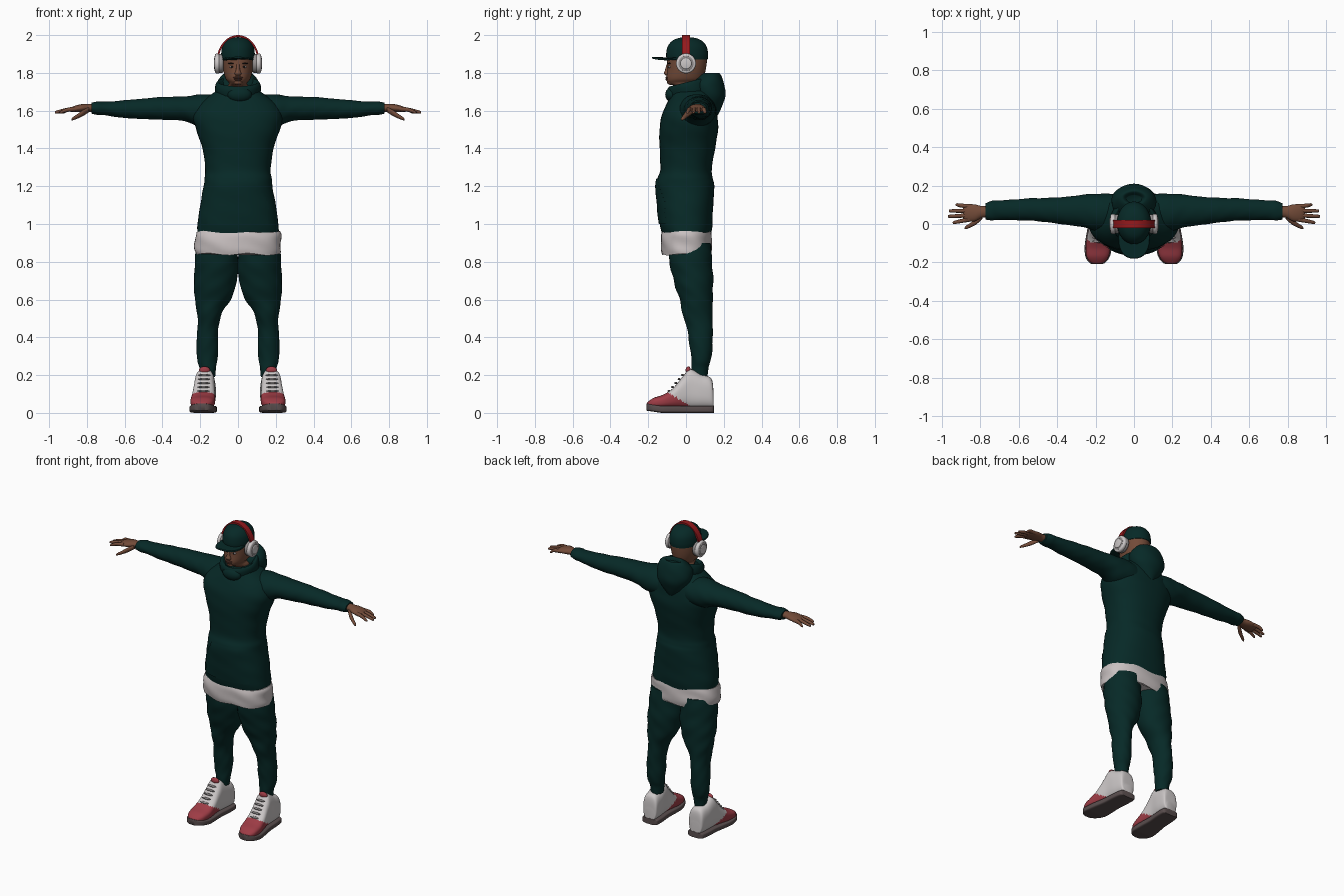
import bpy, bmesh, math
from mathutils import Vector

default_cube = bpy.data.objects.get("Cube")
if default_cube:
    bpy.data.objects.remove(default_cube)


def make_material(name, red, green, blue):
    material = bpy.data.materials.new(name)
    material.use_nodes = True
    material.diffuse_color = (red, green, blue, 1)
    shader = material.node_tree.nodes["Principled BSDF"]
    shader.inputs["Base Color"].default_value = (red, green, blue, 1)
    shader.inputs["Roughness"].default_value = 0.8
    return material


CLOTH = make_material("dark green cloth", .002, .022, .02)
SHIRT = make_material("shirt white", .58, .53, .53)
SKIN = make_material("brown skin", .17, .07, .04)
LIPS = make_material("dark brown skin", .09, .035, .025)
LEATHER = make_material("white leather", .6, .57, .57)
SHOE_RED = make_material("shoe red", .34, .045, .06)
SOLE = make_material("sole grey", .1, .075, .075)
BAND_RED = make_material("headband red", .3, .01, .012)
TRIM = make_material("trim grey", .3, .28, .28)
BLACK = make_material("eye black", .01, .008, .008)


def finish(name, mesh_data, materials, paint=None):
    """Turn a bmesh into a smooth shaded object, painting faces by a rule."""
    bmesh.ops.recalc_face_normals(mesh_data, faces=mesh_data.faces[:])
    if paint:
        for face in mesh_data.faces:
            face.material_index = paint(face.calc_center_median())
    mesh = bpy.data.meshes.new(name)
    mesh_data.to_mesh(mesh)
    mesh_data.free()
    for material in materials:
        mesh.materials.append(material)
    part = bpy.data.objects.new(name, mesh)
    bpy.context.collection.objects.link(part)
    bpy.ops.object.select_all(action="DESELECT")
    part.select_set(True)
    bpy.context.view_layer.objects.active = part
    bpy.ops.object.shade_smooth_by_angle(angle=math.radians(50))
    return part


def bridge(name, loops, materials, paint=None, keep=None):
    """Join closed loops of points into a skin with capped ends."""
    data = bmesh.new()
    rows = [[data.verts.new(point) for point in loop] for loop in loops]
    count = len(rows[0])
    for low, high in zip(rows, rows[1:]):
        for i in range(count):
            j = (i + 1) % count
            data.faces.new((low[i], low[j], high[j], high[i]))
    data.faces.new(rows[0])
    data.faces.new(rows[-1])
    if keep:
        unwanted = [f for f in data.faces if not keep(f.calc_center_median())]
        bmesh.ops.delete(data, geom=unwanted, context="FACES")
    return finish(name, data, materials, paint)


def smooth_rings(rings, steps):
    """Add in-between rings along a spline through the given ones."""
    padded = [rings[0], *rings, rings[-1]]
    result = []
    for a, b, c, d in zip(padded, padded[1:], padded[2:], padded[3:]):
        for step in range(steps):
            t = step / steps
            result.append([q + t / 2 * (r - p + t * (2*p - 5*q + 4*r - s + t * (3*(q - r) + s - p)))
                           for p, q, r, s in zip(a, b, c, d)])
    return result + [list(rings[-1])]


def loft(name, axis, rings, materials, side=1, power=2, fold=0, sides=32, steps=5,
         bend=None, paint=None, keep=None):
    """Rings are (place on axis, two centres, two radii), the other axes in xyz order."""
    loops = []
    for place, u, v, ru, rv in smooth_rings(rings, steps):
        loop = []
        for i in range(sides):
            angle = math.tau * i / sides
            c, s = math.cos(angle), math.sin(angle)
            swell = 1 + fold * math.sin(place * 55 + 2 * angle) * math.sin(3 * angle + place * 9)
            point = [u + math.copysign(abs(c) ** (2 / power), c) * max(ru, .001) * swell,
                     v + math.copysign(abs(s) ** (2 / power), s) * max(rv, .001) * swell]
            point.insert("XYZ".index(axis), place)
            point = Vector(point)
            if bend:
                point.z += bend(point)
            point.x *= side
            loop.append(point)
        loops.append(loop)
    return bridge(name, loops, materials, paint, keep)


def ball(name, place, size, material):
    data = bmesh.new()
    bmesh.ops.create_uvsphere(data, u_segments=16, v_segments=10, radius=1)
    bmesh.ops.scale(data, vec=size, verts=data.verts)
    bmesh.ops.translate(data, vec=place, verts=data.verts)
    return finish(name, data, [material])


def disc(name, x, depth, radius, material):
    """Round headphone part facing sideways at ear height."""
    rings = [(x - depth, 0, 1.85, radius * .88, radius * .88), (x - depth * .6, 0, 1.85, radius, radius),
             (x + depth * .6, 0, 1.85, radius, radius), (x + depth, 0, 1.85, radius * .85, radius * .85)]
    return loft(name, "X", rings, [material], steps=2)


# Hoodie body, with a loose waist and sloping shoulders
torso = [(.94, 0, .005, .216, .128), (1, 0, 0, .214, .14), (1.1, 0, -.003, .2, .147),
         (1.2, 0, -.004, .182, .154), (1.24, 0, -.005, .178, .147), (1.29, 0, 0, .173, .136),
         (1.4, 0, .007, .188, .147), (1.5, 0, .015, .222, .155), (1.57, 0, .018, .237, .148),
         (1.63, 0, .027, .21, .132), (1.68, 0, .03, .15, .11), (1.72, 0, .025, .09, .09)]
loft("hoodie_body", "Z", torso, [CLOTH], power=2.3, fold=.008, sides=48)
pocket = [(z, x, y, rx + .005, ry + .005) for z, x, y, rx, ry in torso[1:5]]
loft("front_pocket", "Z", pocket, [CLOTH], power=2.3, fold=.008, sides=96,
     keep=lambda p: p.y < -.04 and abs(p.x) < .16 - max(0, p.z - 1.1) * .5)

# Collar and lowered hood
loft("collar", "Z", [(1.65, 0, .02, .105, .09), (1.69, 0, .02, .12, .108), (1.73, 0, .015, .12, .112),
                     (1.75, 0, .015, .108, .1), (1.735, 0, .015, .09, .085), (1.71, 0, .02, .07, .07)],
     [CLOTH], fold=.02, bend=lambda p: p.y * .25)
ball("collar_fold", (.008, -.075, 1.685), (.065, .035, .04), CLOTH)
loft("hood", "Z", [(1.57, 0, .14, .025, .025), (1.62, 0, .13, .075, .06), (1.68, 0, .122, .112, .086),
                   (1.74, 0, .115, .114, .088), (1.785, 0, .128, .088, .058), (1.8, 0, .135, .06, .035),
                   (1.78, 0, .13, .04, .02)], [CLOTH], fold=.02)

# Shirt hem below the hoodie
loft("shirt_hem", "Z", [(.84, 0, .002, .222, .13), (.87, 0, .002, .228, .135), (.93, 0, .003, .228, .134),
                        (.96, 0, .004, .22, .129)], [SHIRT], power=2.4, fold=.022, sides=48,
     bend=lambda p: .006 * math.sin(p.x * 30))

# Head with neck, face and cap
loft("head", "Z", [(1.62, 0, .03, .055, .055), (1.715, 0, .025, .06, .065), (1.745, 0, -.01, .048, .083),
                   (1.77, 0, -.006, .066, .098), (1.82, 0, .003, .079, .102), (1.88, 0, .006, .083, .106),
                   (1.92, 0, .006, .08, .1), (1.95, 0, .006, .05, .07)], [SKIN])
loft("nose", "Z", [(1.785, 0, -.098, .012, .008), (1.797, 0, -.1, .018, .016), (1.815, 0, -.099, .011, .012),
                   (1.845, 0, -.097, .007, .006)], [SKIN], sides=16)
ball("upper_lip", (0, -.1, 1.775), (.026, .01, .006), LIPS)
ball("lower_lip", (0, -.098, 1.765), (.022, .011, .006), LIPS)
ball("chin", (0, -.08, 1.75), (.026, .02, .014), SKIN)
loft("cap_crown", "Z", [(1.872, 0, .006, .087, .109), (1.9, 0, .006, .089, .111), (1.94, 0, .006, .083, .103),
                        (1.97, 0, .006, .063, .078), (1.985, 0, .006, .035, .043), (1.989, 0, .006, .004, .004)],
     [CLOTH])
loft("cap_brim", "Z", [(1.88, 0, -.07, .08, .108), (1.884, 0, -.07, .083, .111), (1.89, 0, -.07, .08, .108)],
     [CLOTH], power=2.3, steps=2, bend=lambda p: -2.2 * p.x ** 2 + .05 * (p.y + .1))

# Headband arching over the cap
arch = []
for i in range(33):
    angle = math.pi * i / 32
    arch.append([Vector((math.cos(angle) * r, y, 1.86 + math.sin(angle) * (r + .027)))
                 for r, y in ((.103, -.02), (.113, -.02), (.113, .02), (.103, .02))])
bridge("headband", arch, [BAND_RED, LEATHER], paint=lambda p: int(p.z < 1.9))

shoe_outline = [(.146, .035, .1), (.135, .05, .18), (.08, .055, .205), (.02, .054, .232), (-.015, .056, .195),
                (-.07, .062, .13), (-.12, .065, .097), (-.17, .057, .08), (-.2, .035, .06), (-.207, .015, .05)]


def shoe_centre(y):
    return .178 - .07 * y


for label, side in (("left", 1), ("right", -1)):
    # Eyes and brows
    ball(label + "_eye", (side * .032, -.086, 1.832), (.013, .008, .006), SHIRT)
    ball(label + "_pupil", (side * .032, -.091, 1.832), (.006, .005, .005), BLACK)
    ball(label + "_brow", (side * .033, -.087, 1.85), (.02, .009, .004), BLACK)

    # Headphone cup, ring and cover
    disc(label + "_ear_pad", side * .092, .014, .05, TRIM)
    disc(label + "_ear_cup", side * .109, .013, .052, LEATHER)
    disc(label + "_cup_ring", side * .119, .006, .04, TRIM)
    disc(label + "_cup_cover", side * .122, .006, .029, LEATHER)

    # Sleeve
    loft(label + "_sleeve", "X",
         [(.1, .055, 1.595, .1, .09), (.2, .062, 1.6, .096, .086), (.28, .068, 1.61, .082, .066),
          (.4, .07, 1.612, .068, .06), (.5, .075, 1.61, .06, .054), (.6, .075, 1.608, .055, .047),
          (.7, .072, 1.611, .05, .036), (.74, .07, 1.613, .051, .036), (.775, .066, 1.614, .042, .029)],
         [CLOTH], side, fold=.025)

    # Hand with thumb and four fingers
    loft(label + "_palm", "X", [(.74, .065, 1.615, .03, .022), (.79, .063, 1.615, .03, .021),
                                (.83, .058, 1.613, .044, .021), (.87, .058, 1.608, .044, .016),
                                (.89, .058, 1.604, .035, .009)], [SKIN], side)
    loft(label + "_thumb", "X", [(.79, .04, 1.605, .012, .014), (.82, .014, 1.588, .015, .016),
                                 (.85, -.005, 1.57, .012, .012), (.875, -.018, 1.557, .009, .008),
                                 (.882, -.022, 1.553, .003, .003)], [SKIN], side, sides=16)
    fingers = (("index", .023, .008, .945), ("middle", .046, .04, .97),
               ("ring", .069, .068, .965), ("little", .092, .1, .93))
    for finger, root, tip, reach in fingers:
        loft(f"{label}_{finger}_finger", "X",
             [(.855, root, 1.609, .011, .012), (.9, (root + tip) / 2, 1.605, .0105, .011),
              (reach - .008, tip, 1.592, .008, .008), (reach, tip, 1.589, .003, .003)],
             [SKIN], side, sides=16)

    # Trouser leg
    loft(label + "_trouser_leg", "Z",
         [(.9, .11, .015, .108, .115), (.78, .114, .028, .116, .112), (.68, .121, .042, .111, .102),
          (.6, .134, .054, .095, .087), (.53, .15, .06, .066, .08), (.45, .159, .073, .055, .068),
          (.35, .163, .08, .058, .06), (.28, .162, .08, .053, .051), (.24, .16, .075, .044, .045),
          (.19, .16, .073, .038, .04)], [CLOTH], side, fold=.03)

    # High shoe with a red toe and side panel
    upper = [(y, shoe_centre(y), top / 2 + .012, width, top / 2 - .012) for y, width, top in shoe_outline]
    loft(label + "_shoe", "Y", upper, [LEATHER, SHOE_RED], side, power=2.7, sides=48, steps=8,
         paint=lambda p: int(p.z + .6 * p.y < .05))
    sole = [(y * 1.01, shoe_centre(y), .019, width + .006, .019) for y, width, top in shoe_outline]
    loft(label + "_sole", "Y", sole, [SOLE], side, power=5, sides=48,
         bend=lambda p: max(0, -p.y - .13) * .15)

    # Laces and tongue tab
    for i in range(5):
        y, z = -.012 - .018 * i, .2 - .021 * i
        ball(f"{label}_lace_{i}", (side * shoe_centre(y), y - .006, z), (.033, .008, .006), TRIM)
    ball(label + "_tongue_tab", (side * shoe_centre(.01), .012, .226), (.03, .014, .02), SHOE_RED)
